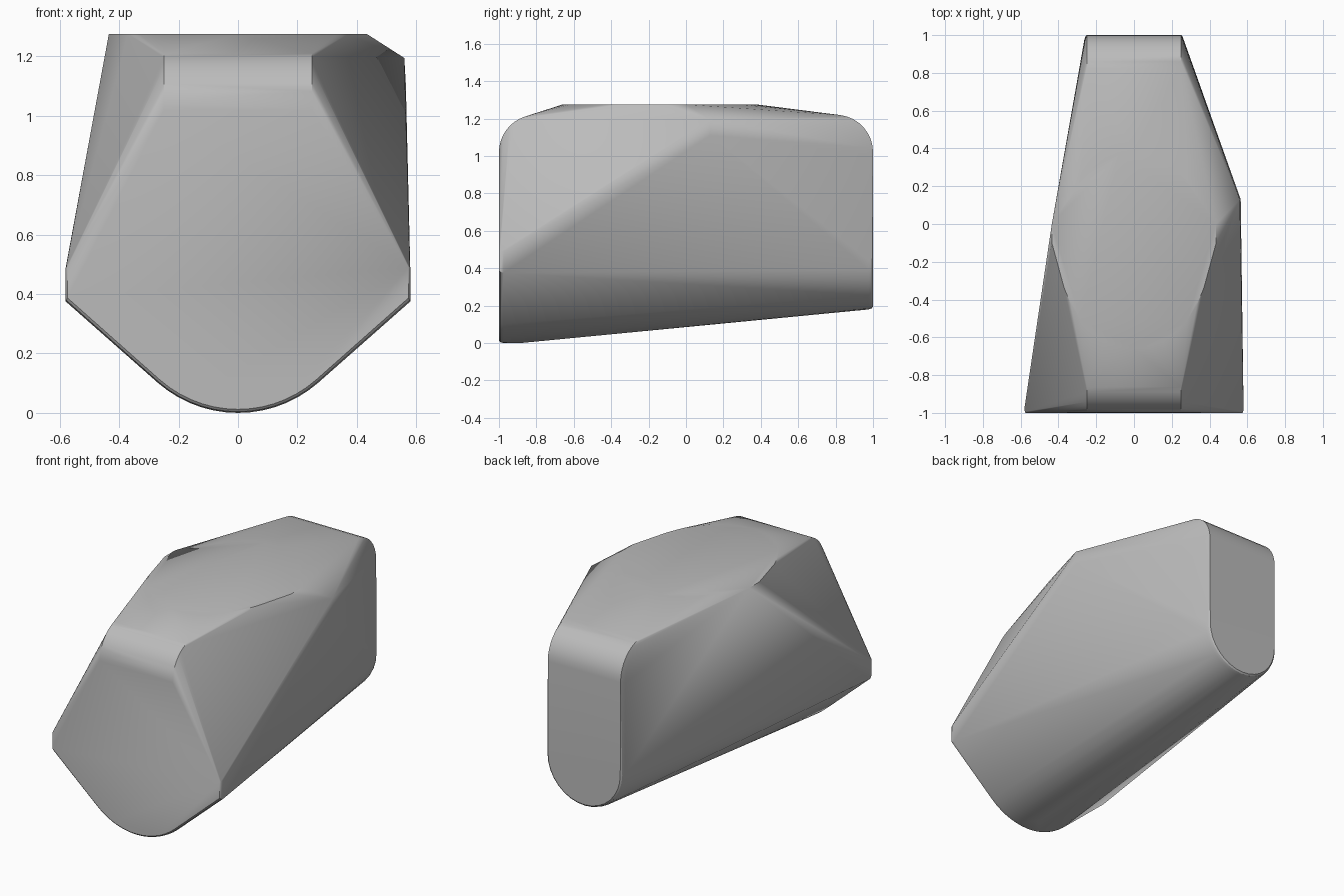
import bpy, bmesh
from math import sin, cos, radians, pi

cube = bpy.data.objects.get("Cube")
if cube:
    bpy.data.objects.remove(cube, do_unlink=True)

grey = bpy.data.materials.new("plain grey")
grey.use_nodes = True
colour = (0.5, 0.5, 0.5, 1)
grey.diffuse_color = colour
grey.node_tree.nodes["Principled BSDF"].inputs["Base Color"].default_value = colour


def arc(radius, start, end, steps):
    """Points on a circle, angles in degrees."""
    angles = [radians(start + (end - start) * i / steps) for i in range(steps + 1)]
    return [(radius * cos(a), radius * sin(a)) for a in angles]


points = []

# Rounded upper edges at the front and the back
for end, sweep in ((-1, 72), (1, 83)):
    for out, up in arc(0.2, 0, sweep, 8):
        for side in (-1, 1):
            points.append((side * 0.25, end * (0.8 + out), 1.02 + up))
            if end > 0:
                points.append((side * 0.262, end * (0.78 + out * 0.95), 1.01 + up * 0.95))

# Front outline with a narrow softened rim
for y, inset in ((-1, 0.012), (-0.993, 0.004), (-0.975, 0)):
    for x, z in arc(0.41 - inset, -131, -49, 14):
        points.append((x, y, 0.41 + z))
    for side in (-1, 1):
        points += [(side * (0.58 - inset / 2), y, z) for z in (0.375 + inset, 0.49)]
points.append((0, -0.88, 0))

# Back outline, round at the bottom
for y, inset in ((1, 0.015), (0.993, 0.006), (0.975, 0)):
    for x, z in arc(0.263 - inset, -180, 0, 16):
        points.append((x, y, 0.442 + z))

# Flat oval roof with wide shoulders
for i in range(32):
    a = 2 * pi * i / 32
    points.append((0.4 * cos(a), -0.14 + 0.52 * sin(a), 1.275))
for side in (-1, 1):
    points += [(side * 0.435, y, 1.275) for y in (-0.1, 0)]

# Raised corner on the left flank
points += [(0.56, 0.13, 1.195), (0.565, 0.13, 1.11)]

# Wrap the outlines in one skin
bm = bmesh.new()
for p in points:
    bm.verts.new(p)
hull = bmesh.ops.convex_hull(bm, input=bm.verts[:])
loose = {v for v in hull["geom_interior"] + hull["geom_unused"]
         if isinstance(v, bmesh.types.BMVert)}
bmesh.ops.delete(bm, geom=list(loose), context="VERTS")
bmesh.ops.dissolve_limit(bm, angle_limit=radians(0.5), verts=bm.verts[:], edges=bm.edges[:])
bmesh.ops.recalc_face_normals(bm, faces=bm.faces[:])

mesh = bpy.data.meshes.new("body_shell")
bm.to_mesh(mesh)
bm.free()
mesh.materials.append(grey)
body = bpy.data.objects.new("body_shell", mesh)
bpy.context.collection.objects.link(body)
bpy.context.view_layer.objects.active = body
body.select_set(True)
bpy.ops.object.shade_smooth_by_angle(angle=radians(30))
